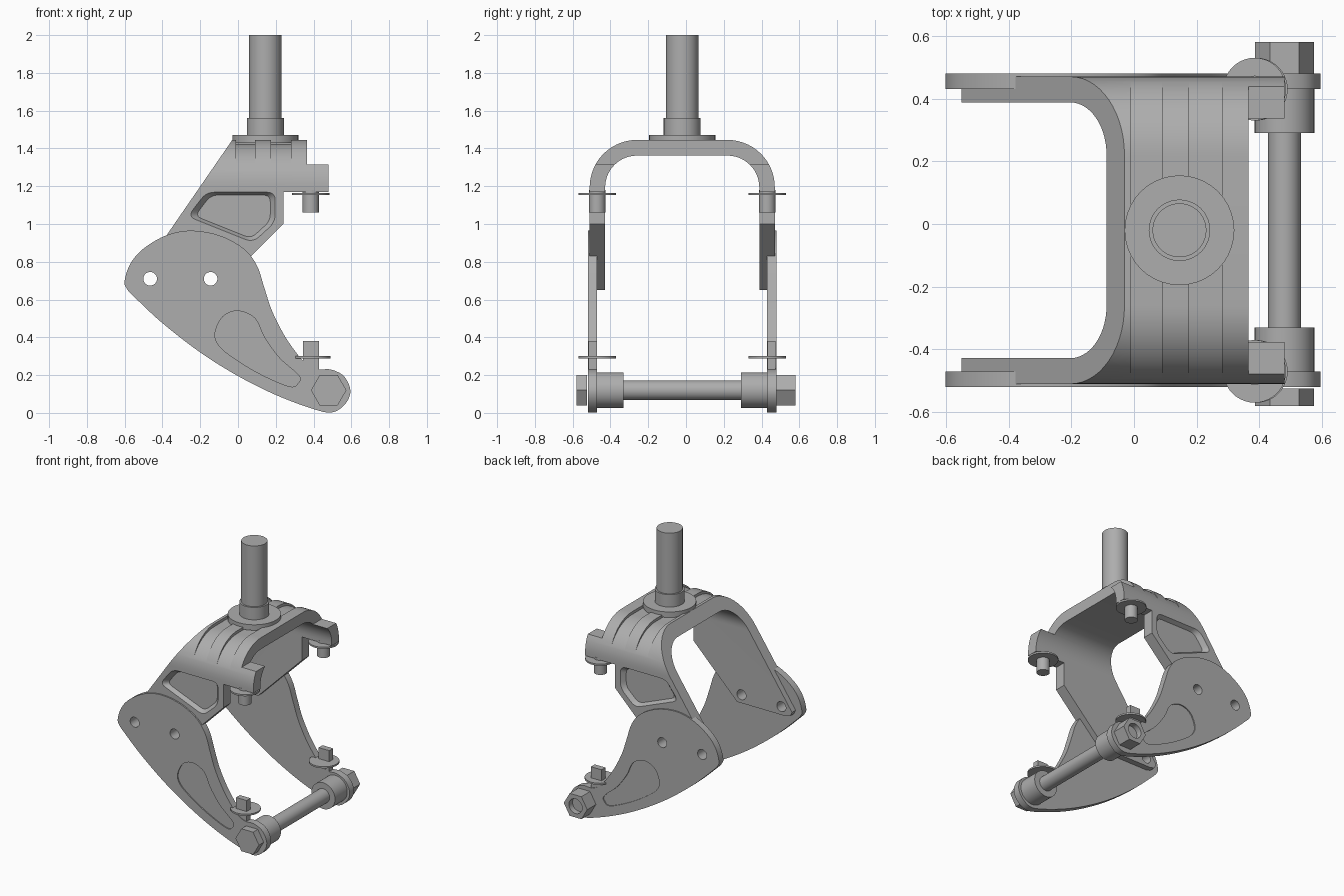
import bpy, bmesh, math
from mathutils import Vector

if "Cube" in bpy.data.objects:
    bpy.data.objects.remove(bpy.data.objects["Cube"])

MID = -0.02  # y of the fork's own centre plane

steel = bpy.data.materials.new("steel grey")
steel.use_nodes = True
steel.diffuse_color = (0.42, 0.42, 0.42, 1)
steel.node_tree.nodes["Principled BSDF"].inputs["Base Color"].default_value = (0.42, 0.42, 0.42, 1)


def finish(name, bm):
    bmesh.ops.recalc_face_normals(bm, faces=bm.faces)
    me = bpy.data.meshes.new(name)
    bm.to_mesh(me)
    bm.free()
    me.materials.append(steel)
    ob = bpy.data.objects.new(name, me)
    bpy.context.collection.objects.link(ob)
    return ob


def loft(name, near, far, a, b, axis="y"):
    """Solid between two outlines at a and b along the axis."""
    bm = bmesh.new()
    put = (lambda p, t: (p[0], t, p[1])) if axis == "y" else (lambda p, t: (t, p[0], p[1]))
    lo = [bm.verts.new(put(p, a)) for p in near]
    hi = [bm.verts.new(put(p, b)) for p in far]
    bm.faces.new(lo)
    bm.faces.new(hi)
    n = len(lo)
    for i in range(n):
        j = (i + 1) % n
        bm.faces.new((lo[i], lo[j], hi[j], hi[i]))
    return finish(name, bm)


def prism(name, pts, a, b, axis="y"):
    return loft(name, pts, pts, a, b, axis)


def disc(cx, cy, r, n=40, turn=0):
    return [(cx + r * math.cos(turn + math.tau * i / n),
             cy + r * math.sin(turn + math.tau * i / n)) for i in range(n)]


def post(name, x, y, r, z0, z1):
    bm = bmesh.new()
    bmesh.ops.create_cone(bm, cap_ends=True, segments=40, radius1=r, radius2=r, depth=z1 - z0)
    bmesh.ops.translate(bm, verts=bm.verts, vec=(x, y, (z0 + z1) / 2))
    return finish(name, bm)


def curve(pts, steps=5):
    """Closed smooth outline through the points."""
    p = [Vector(q) for q in pts]
    out = []
    for i in range(len(p)):
        a, b, c, d = (p[(i + k) % len(p)] for k in (-1, 0, 1, 2))
        for s in range(steps):
            t = s / steps
            out.append(0.5 * (2 * b + (c - a) * t + (2 * a - 5 * b + 4 * c - d) * t * t
                              + (3 * b - a - 3 * c + d) * t ** 3))
    return out


def rounded(pts, r, steps=5):
    """Closed polygon with rounded corners."""
    p = [Vector(q) for q in pts]
    out = []
    for i, b in enumerate(p):
        a = b + (p[i - 1] - b).normalized() * r
        c = b + (p[(i + 1) % len(p)] - b).normalized() * r
        for s in range(steps + 1):
            t = s / steps
            out.append(a * (1 - t) ** 2 + b * 2 * t * (1 - t) + c * t * t)
    return out


def scaled(pts, k):
    mid = sum(pts, Vector((0, 0))) / len(pts)
    return [mid + (q - mid) * k for q in pts]


def boolean(ob, tool, op="DIFFERENCE"):
    mod = ob.modifiers.new("cut", "BOOLEAN")
    mod.operation, mod.object, mod.solver = op, tool, "EXACT"
    dg = bpy.context.evaluated_depsgraph_get()
    me = bpy.data.meshes.new_from_object(ob.evaluated_get(dg))
    ob.modifiers.clear()
    ob.data = me
    bpy.data.objects.remove(tool)


def arch_line(half, rx, top, rz, foot, n=14):
    """Inverted U in the y-z plane."""
    right = [(half - rx + rx * math.cos(i * math.pi / 2 / n),
              top - rz + rz * math.sin(i * math.pi / 2 / n)) for i in range(n + 1)]
    right = [(half, foot)] + right
    left = [(-y, z) for y, z in reversed(right)]
    return [(y + MID, z) for y, z in right + left]


# Bridge: bent band trimmed to the side silhouette
outer = arch_line(0.49, 0.25, 1.445, 0.25, 0.5)
inner = arch_line(0.408, 0.168, 1.362, 0.168, 0.5)
bridge = prism("bridge", outer + inner[::-1], -0.8, 0.8, "x")
side = [(-0.02, 1.46), (0.365, 1.46), (0.365, 1.315), (0.48, 1.315), (0.48, 1.17), (0.24, 1.17),
        (0.24, 1.0), (-0.11, 0.65), (-0.5, 0.65), (-0.535, 0.66), (-0.55, 0.69), (-0.53, 0.72)]
boolean(bridge, prism("trim", side, -1, 1), "INTERSECT")

# Shallow channels over the bridge that fade out down the sides
floor = arch_line(0.492, 0.252, 1.425, 0.225, 1.1)
sky = arch_line(0.7, 0.25, 1.7, 0.25, 1.1)
for x0, x1 in ((-0.01, 0.09), (0.175, 0.28)):
    boolean(bridge, prism("channel", floor + sky[::-1], x0, x1, "x"))

# Tapered pockets in the bridge sides
pocket = rounded([(-0.17, 1.17), (0.2, 1.17), (0.2, 1.01), (0.08, 0.9), (-0.27, 1.04)], 0.045)
for s in (1, -1):
    boolean(bridge, loft("pocket", scaled(pocket, 0.85), scaled(pocket, 1.03),
                         MID + s * 0.46, MID + s * 0.5))

# Legs with bolt holes and a shallow teardrop recess
leg_line = curve([(-0.6, 0.7), (-0.57, 0.79), (-0.5, 0.87), (-0.38, 0.94), (-0.25, 0.965),
                  (-0.1, 0.94), (0.03, 0.87), (0.1, 0.78), (0.14, 0.66), (0.18, 0.54),
                  (0.24, 0.42), (0.3, 0.33), (0.36, 0.26), (0.42, 0.23), (0.49, 0.23),
                  (0.56, 0.195), (0.595, 0.12), (0.57, 0.05), (0.5, 0.003), (0.4, 0.02),
                  (0.2, 0.095), (0, 0.195), (-0.2, 0.32), (-0.4, 0.475), (-0.55, 0.615),
                  (-0.59, 0.66)])
tear = curve([(-0.12, 0.43), (-0.08, 0.51), (0, 0.54), (0.09, 0.5), (0.14, 0.4), (0.22, 0.29),
              (0.32, 0.2), (0.32, 0.16), (0.27, 0.14), (0.1, 0.215), (-0.05, 0.31), (-0.11, 0.37)])
parts = [bridge]
for s, tag in ((1, "back"), (-1, "front")):
    leg = prism(tag + "_leg", leg_line, MID + s * 0.45, MID + s * 0.5)
    boolean(leg, prism("recess", tear, MID + s * 0.492, MID + s * 0.52))
    for hole_x in (-0.465, -0.145):
        for ob in (leg, bridge):
            boolean(ob, prism("drill", disc(hole_x, 0.71, 0.036), MID + s * 0.35, MID + s * 0.6))
    # Locating tab, pin and washers
    tab = [(0.345, 0.2), (0.43, 0.2), (0.43, 0.38), (0.345, 0.38)]
    y = MID + s * 0.45
    parts += [leg,
              prism(tag + "_tab", tab, MID + s * 0.451, MID + s * 0.495),
              post(tag + "_lower_washer", 0.39, y, 0.1, 0.288, 0.3),
              post(tag + "_upper_washer", 0.385, y, 0.1, 1.153, 1.165),
              post(tag + "_upper_pin", 0.385, y, 0.043, 1.06, 1.18),
              prism(tag + "_spacer", disc(0.48, 0.12, 0.095), MID + s * 0.31, MID + s * 0.452)]

# Cross bolt: rod, hex head and hollow hex nut
rod = prism("axle_rod", disc(0.48, 0.12, 0.052), -0.5, 0.54)
parts.append(rod)
for name, y0, y1 in (("bolt_head", -0.52, -0.58), ("bolt_nut", 0.48, 0.58)):
    hexagon = prism(name, disc(0.48, 0.12, 0.094, 6), y0, y1)
    cone = loft("chamfer", disc(0.48, 0.12, 0.19), disc(0.48, 0.12, 0.084),
                y0 - (y1 - y0) * 0.01, y1)
    far = 0.105 if name == "bolt_nut" else 0.06
    cone.location.y = math.copysign(0.006, y1)
    bpy.context.view_layer.update()
    boolean(hexagon, cone, "INTERSECT") if far < 0.1 else bpy.data.objects.remove(cone)
    if far > 0.1:
        boolean(hexagon, prism("bore", disc(0.48, 0.12, 0.053), 0.47, 0.6))
    parts.append(hexagon)

# Steering stem with collar and flange
for name, r, z0, z1 in (("flange", 0.175, 1.43, 1.47), ("collar", 0.098, 1.46, 1.56),
                        ("stem", 0.086, 1.55, 2.0)):
    parts.append(post(name, 0.145, MID, r, z0, z1))

for ob in parts:
    bpy.ops.object.select_all(action="DESELECT")
    ob.select_set(True)
    bpy.context.view_layer.objects.active = ob
    bpy.ops.object.shade_smooth_by_angle(angle=math.radians(30))
